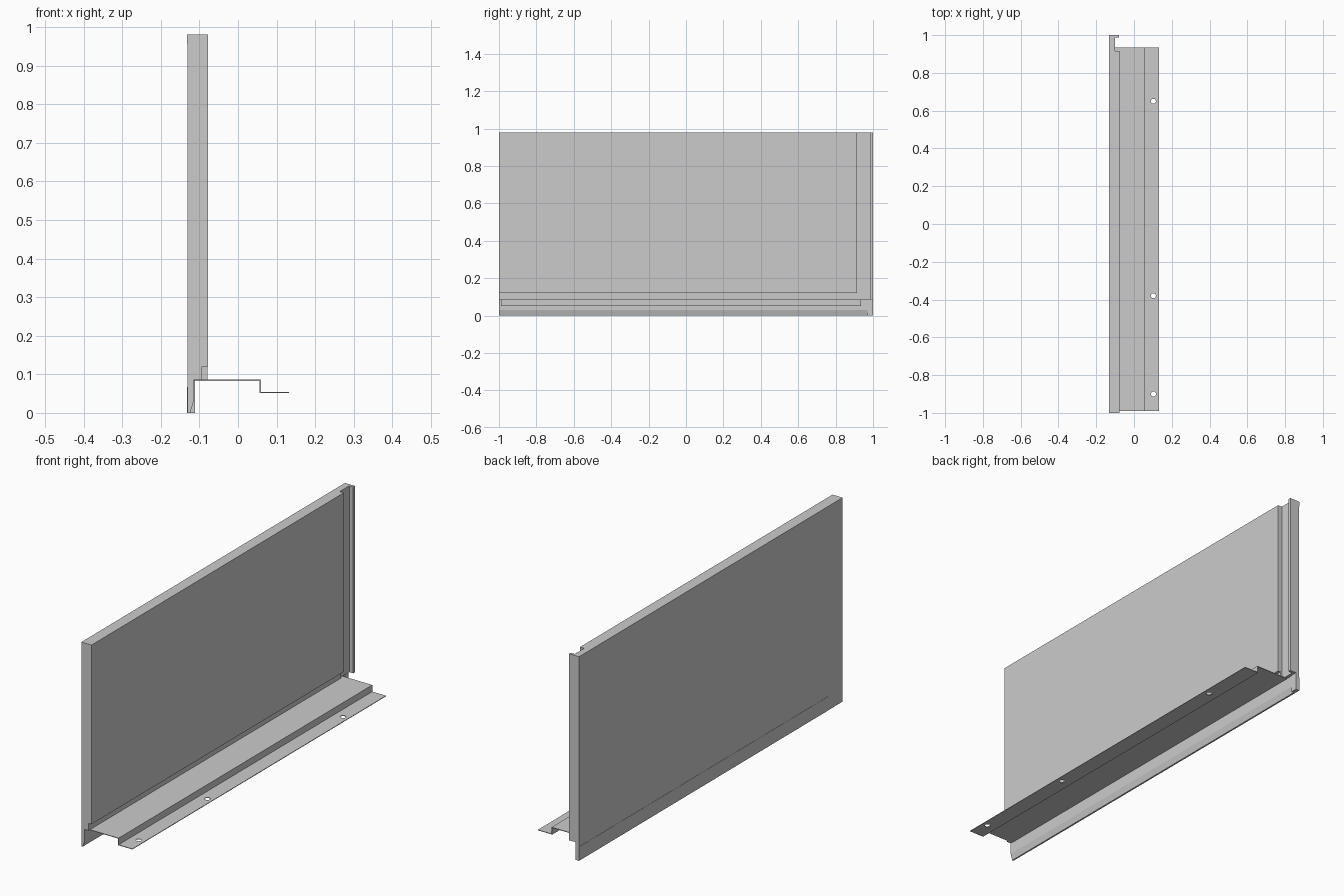
import bpy, bmesh

if "Cube" in bpy.data.objects:
    bpy.data.objects.remove(bpy.data.objects["Cube"])

def extrude(name, profile, y0, y1):
    """Closed x-z profile extruded along y."""
    bm = bmesh.new()
    face = bm.faces.new([bm.verts.new((x, y0, z)) for x, z in profile])
    ext = bmesh.ops.extrude_face_region(bm, geom=[face])
    verts = [v for v in ext["geom"] if isinstance(v, bmesh.types.BMVert)]
    bmesh.ops.translate(bm, verts=verts, vec=(0, y1 - y0, 0))
    bmesh.ops.recalc_face_normals(bm, faces=bm.faces)
    mesh = bpy.data.meshes.new(name)
    bm.to_mesh(mesh)
    bm.free()
    ob = bpy.data.objects.new(name, mesh)
    bpy.context.collection.objects.link(ob)
    return ob

def box(name, x0, x1, y0, y1, z0, z1):
    return extrude(name, [(x0, z0), (x1, z0), (x1, z1), (x0, z1)], y0, y1)

BACK, FACE, TOP = -0.132, -0.078, 0.98
SKIN = BACK + 0.001

# Main panel with the rebate along its lower front edge
extrude("panel", [(SKIN, TOP), (FACE, TOP), (FACE, 0.12), (-0.093, 0.12),
                  (-0.093, 0.085), (SKIN, 0.085)], -1, 0.915)

# Tapered drip skirt below the panel
extrude("drip_skirt", [(SKIN, 0.085), (-0.115, 0.085), (-0.115, 0.03),
                       (-0.124, 0), (SKIN, 0)], -1, 0.97)

# Slightly raised bands on the back face
box("top_back_band", BACK, SKIN, -1, 1, 0.955, TOP)
box("bottom_back_band", BACK, SKIN, -0.89, 1, 0, 0.067)

# Joint channel at the far end: web, lip and corner block
box("joint_web", SKIN, -0.1, 0.915, 1, 0.085, TOP)
box("joint_lip", -0.1, -0.079, 0.987, 1, 0.085, TOP)
box("corner_block", SKIN, -0.112, 0.97, 1, 0, 0.085)

# Stepped flashing sheet
T = 0.003
flashing = extrude("flashing", [(-0.114, 0.086), (0.059, 0.086), (0.059, 0.054),
                                (0.132, 0.054), (0.132, 0.054 - T), (0.059 - T, 0.054 - T),
                                (0.059 - T, 0.086 - T), (-0.114, 0.086 - T)], -0.99, 0.935)

# Fixing holes through the flashing
for y in (-0.9, -0.38, 0.65):
    bpy.ops.mesh.primitive_cylinder_add(vertices=24, radius=0.013, depth=0.05,
                                        location=(0.103, y, 0.052))
    cutter = bpy.context.object
    cutter.name = "hole_cutter"
    cutter.hide_render = True
    cutter.hide_set(True)
    mod = flashing.modifiers.new("fixing_hole", "BOOLEAN")
    mod.operation = "DIFFERENCE"
    mod.solver = "EXACT"
    mod.object = cutter
